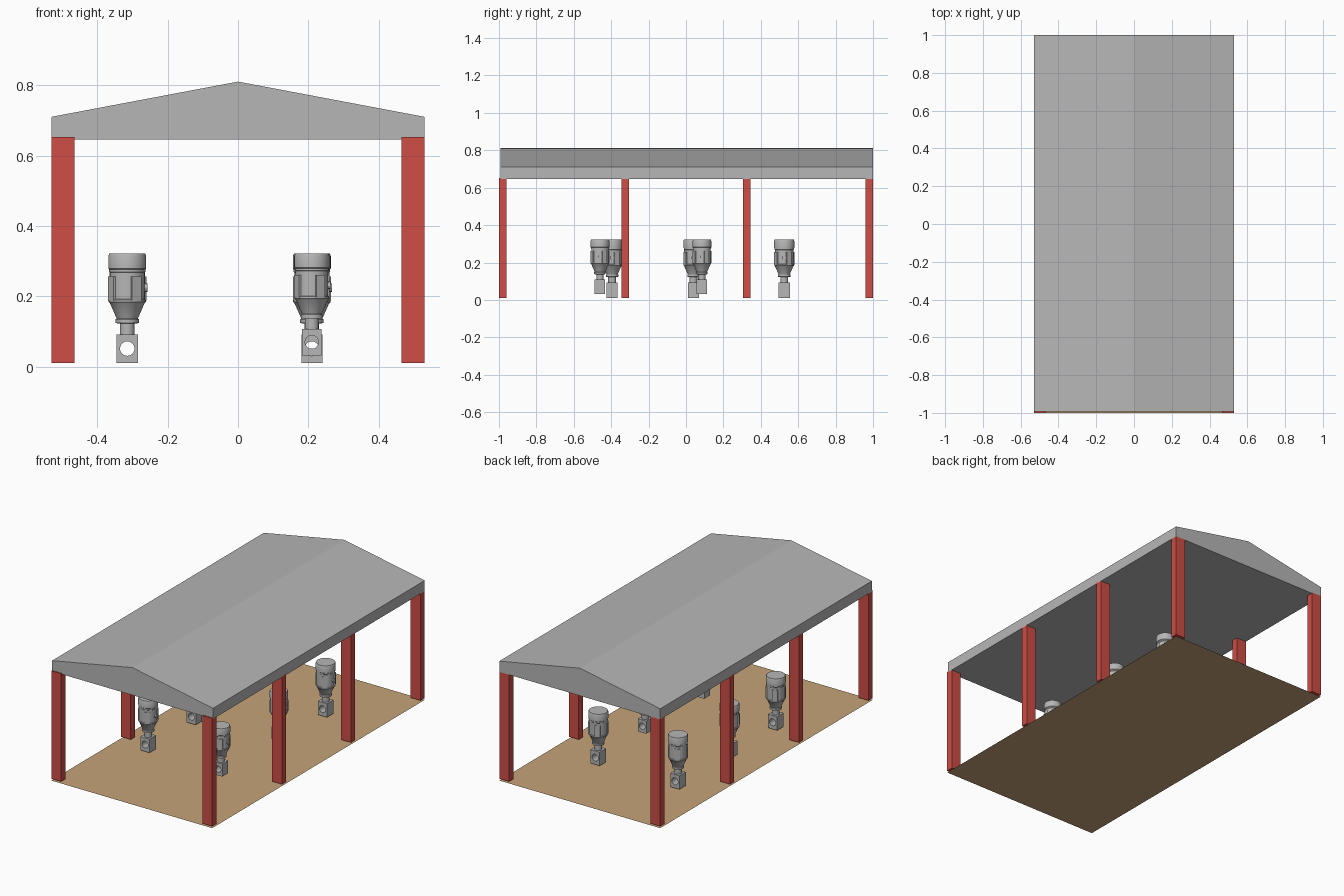
import bpy, bmesh, math
from mathutils import Matrix, Vector

if "Cube" in bpy.data.objects:
    bpy.data.objects.remove(bpy.data.objects["Cube"])


def material(name, rgb):
    m = bpy.data.materials.new(name)
    m.diffuse_color = (*rgb, 1)
    m.use_nodes = True
    m.node_tree.nodes["Principled BSDF"].inputs["Base Color"].default_value = m.diffuse_color
    return m


GREY = material("light grey", (0.47, 0.47, 0.47))
RED = material("brick red", (0.62, 0.075, 0.06))
TAN = material("tan floor", (0.57, 0.37, 0.19))


def finish(bm, name, mat, smooth=False):
    bmesh.ops.recalc_face_normals(bm, faces=bm.faces)
    me = bpy.data.meshes.new(name)
    bm.to_mesh(me)
    bm.free()
    me.materials.append(mat)
    ob = bpy.data.objects.new(name, me)
    bpy.context.collection.objects.link(ob)
    if smooth:
        bpy.ops.object.select_all(action='DESELECT')
        ob.select_set(True)
        bpy.context.view_layer.objects.active = ob
        bpy.ops.object.shade_smooth_by_angle(angle=math.radians(30))
    return ob


def add_box(bm, center, size, rot=0.0):
    mat = (Matrix.Rotation(rot, 4, 'Z') @ Matrix.Translation(center)
           @ Matrix.Diagonal((*size, 1)))
    bmesh.ops.create_cube(bm, size=1, matrix=mat)


# Floor sheet
bm = bmesh.new()
bm.faces.new([bm.verts.new((x, y, 0)) for x, y in
              ((-.53, -1), (.53, -1), (.53, 1), (-.53, 1))])
finish(bm, "floor", TAN)
bpy.data.objects["floor"].data.flip_normals() if \
    bpy.data.objects["floor"].data.polygons[0].normal.z < 0 else None

# Gabled roof: solid prism with a flat underside
bm = bmesh.new()
profile = [(-.53, .647), (.53, .647), (.53, .711), (0, .811), (-.53, .711)]
face = bm.faces.new([bm.verts.new((x, -.992, z)) for x, z in profile])
ext = bmesh.ops.extrude_face_region(bm, geom=[face])
bmesh.ops.translate(bm, vec=(0, 1.992, 0),
                    verts=[v for v in ext["geom"] if isinstance(v, bmesh.types.BMVert)])
finish(bm, "roof", GREY)

# Four pairs of columns
for i, y in enumerate((-.98, -.325, .325, .98)):
    for side, s in (("left", -1), ("right", 1)):
        bm = bmesh.new()
        add_box(bm, (s * .4975, y, .332), (.065, .04, .642))
        finish(bm, f"column_{side}_{i + 1}", RED)

# Motor body: lathed profile (radius, height)
LATHE = [(0, .322), (.051, .322), (.054, .315), (.054, .279), (.052, .277), (.052, .270),
         (.050, .268), (.050, .192), (.053, .190), (.053, .184), (.049, .180),
         (.030, .137), (.033, .135), (.033, .124), (.021, .123), (.021, .090), (0, .090)]
SEG = 32


def motor_body():
    bm = bmesh.new()
    rings = []
    for r, z in LATHE:
        n = 1 if r == 0 else SEG
        rings.append([bm.verts.new((r * math.cos(2 * math.pi * k / SEG),
                                    r * math.sin(2 * math.pi * k / SEG), z)) for k in range(n)])
    for a, b in zip(rings, rings[1:]):
        for k in range(SEG):
            vs = [a[k % len(a)], a[(k + 1) % len(a)], b[(k + 1) % len(b)], b[k % len(b)]]
            bm.faces.new(list(dict.fromkeys(vs)))
    # raised side panels and a small side bolt
    for k in range(4):
        add_box(bm, (.048, 0, .222), (.012, .03, .068), math.radians(30 + 90 * k))
    bmesh.ops.create_cone(bm, cap_ends=True, segments=12, radius1=.012, radius2=.012, depth=.012,
                          matrix=Matrix.Translation((.051, 0, .225)) @ Matrix.Rotation(math.pi / 2, 4, 'Y'))
    return bm


# Foot block with a round hole running front to back
def foot_block():
    bm = bmesh.new()
    loops = []
    for y in (-.03, .03):
        inner, outer = [], []
        for k in range(SEG):
            c, s = math.cos(2 * math.pi * k / SEG), math.sin(2 * math.pi * k / SEG)
            m = max(abs(c), abs(s))
            inner.append(bm.verts.new((.0205 * c, y, .0515 + .0205 * s)))
            outer.append(bm.verts.new((.03 * c / m, y, .0515 + .0405 * s / m)))
        loops += [inner, outer]
    i0, o0, i1, o1 = loops
    for a, b in ((i0, o0), (o0, o1), (o1, i1), (i1, i0)):
        for k in range(SEG):
            n = (k + 1) % SEG
            bm.faces.new((a[k], a[n], b[n], b[k]))
    return bm


# Six motors in two rows; two of the right row are slightly smaller
body = finish(motor_body(), "motor_body_1", GREY, True)
foot = finish(foot_block(), "motor_foot_1", GREY, True)
SPOTS = [(-.315, -.395, 1), (-.315, .04, 1), (-.315, .525, 1),
         (.21, -.46, .93), (.21, .085, .93), (.21, .525, 1)]
for i, (x, y, s) in enumerate(SPOTS):
    for ob in (body, foot):
        if i:
            ob = ob.copy()
            ob.name = ob.name[:10] + f"_{i + 1}"
            bpy.context.collection.objects.link(ob)
        ob.scale = (s, s, s)
        ob.location = (x, y, .320 * (1 - s))
